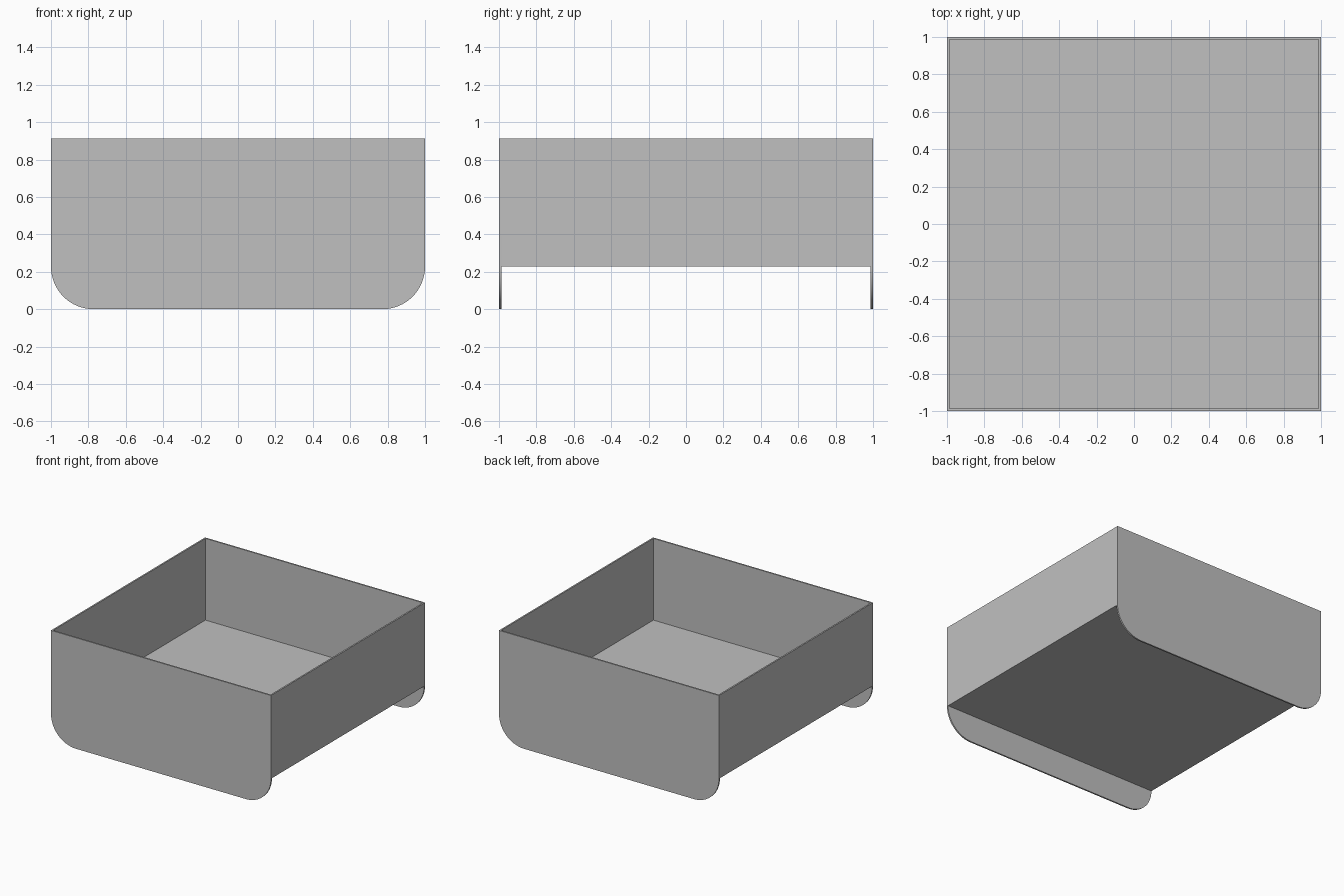
import bpy, bmesh, math

cube = bpy.data.objects.get("Cube")
if cube:
    bpy.data.objects.remove(cube)

HEIGHT = 0.912   # overall height
BASE = 0.228     # underside of the floor, also the corner radius
T = 0.0125       # sheet thickness

grey = bpy.data.materials.new("light_grey")
grey.use_nodes = True
colour = (0.527, 0.527, 0.527, 1)
grey.diffuse_color = colour
grey.node_tree.nodes["Principled BSDF"].inputs["Base Color"].default_value = colour


def add_object(name, bm):
    bmesh.ops.recalc_face_normals(bm, faces=bm.faces)
    mesh = bpy.data.meshes.new(name)
    bm.to_mesh(mesh)
    bm.free()
    mesh.materials.append(grey)
    obj = bpy.data.objects.new(name, mesh)
    bpy.context.collection.objects.link(obj)
    return obj


def box(name, low, high):
    bm = bmesh.new()
    bmesh.ops.create_cube(bm, size=1)
    for v in bm.verts:
        for i in range(3):
            v.co[i] = low[i] if v.co[i] < 0 else high[i]
    return add_object(name, bm)


def end_panel(name, y, steps=16):
    """Upright panel with rounded lower corners, extruded from y to y + T."""
    outline = [(1, HEIGHT), (-1, HEIGHT)]
    for side, start in ((-1, math.pi), (1, 1.5 * math.pi)):
        for i in range(steps + 1):
            a = start + i / steps * math.pi / 2
            outline.append((side * (1 - BASE) + BASE * math.cos(a),
                            BASE + BASE * math.sin(a)))
    bm = bmesh.new()
    face = bm.faces.new([bm.verts.new((x, y, z)) for x, z in outline])
    result = bmesh.ops.extrude_face_region(bm, geom=[face])
    moved = [g for g in result["geom"] if isinstance(g, bmesh.types.BMVert)]
    bmesh.ops.translate(bm, verts=moved, vec=(0, T, 0))
    obj = add_object(name, bm)
    bpy.ops.object.select_all(action="DESELECT")
    obj.select_set(True)
    bpy.context.view_layer.objects.active = obj
    bpy.ops.object.shade_smooth_by_angle(angle=math.radians(30))


# Front and back panels reach the ground and act as legs
end_panel("front_panel", -1)
end_panel("back_panel", 1 - T)

# Side walls and floor fit between them
inner = 1 - T
box("left_wall", (inner, -inner, BASE), (1, inner, HEIGHT))
box("right_wall", (-1, -inner, BASE), (-inner, inner, HEIGHT))
box("floor", (-inner, -inner, BASE), (inner, inner, BASE + T))
